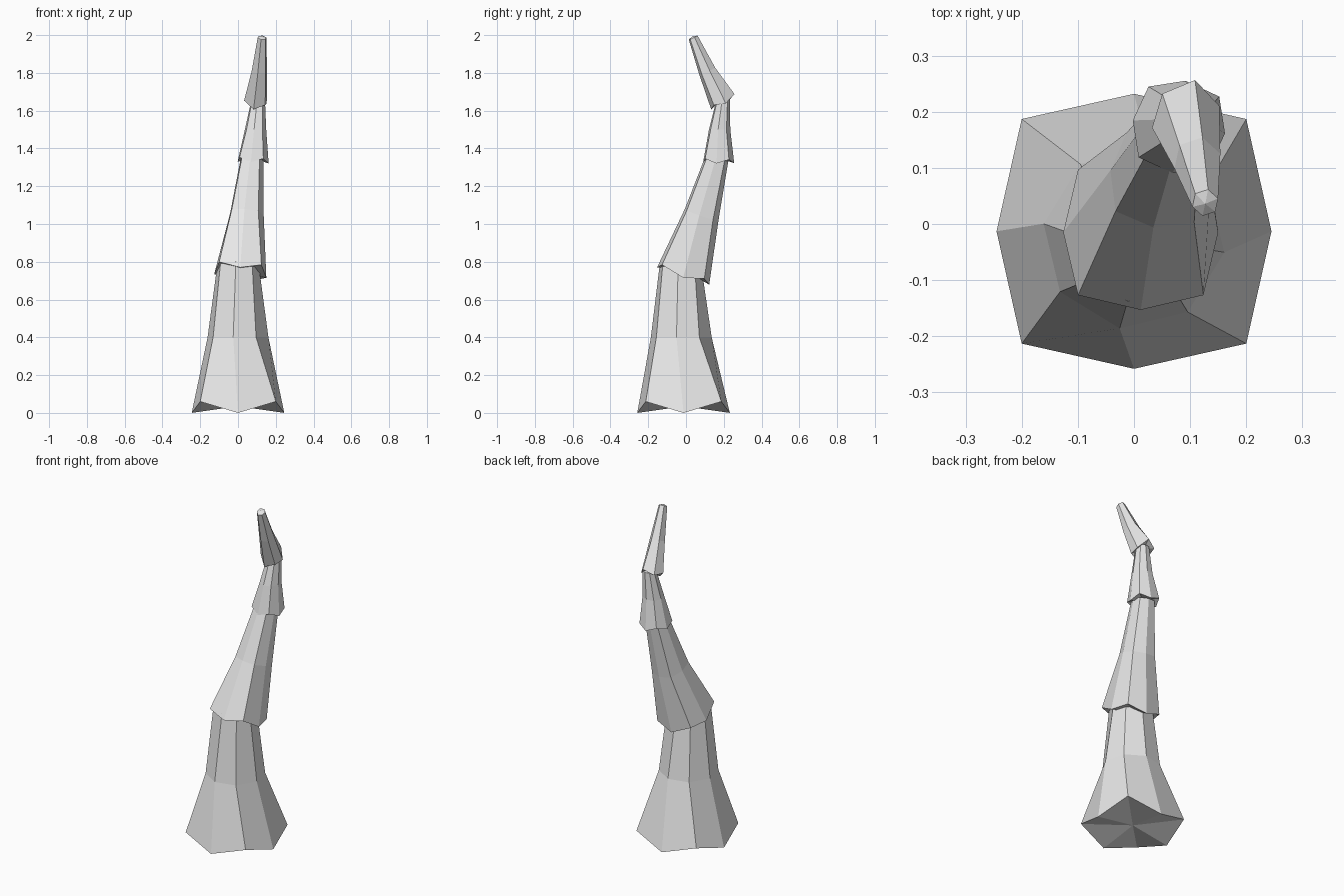
import bpy
import bmesh
from math import cos, sin, radians, tau

cube = bpy.data.objects.get("Cube")
if cube:
    bpy.data.objects.remove(cube, do_unlink=True)

# Plain pale grey for the whole horn
grey = bpy.data.materials.new("pale_grey")
grey.use_nodes = True
colour = (0.8, 0.8, 0.8, 1)
grey.diffuse_color = colour
grey.node_tree.nodes["Principled BSDF"].inputs["Base Color"].default_value = colour


def add_ring(bm, sides, centre, radii, slope=(0, 0), twist=0, jag=0):
    """Tilted ring whose odd corners have their own radius and are lifted by jag."""
    verts = []
    for i in range(sides):
        a = tau * i / sides - tau / 4 + radians(twist)
        r = radii[i % 2]
        x, y = r * cos(a), r * sin(a)
        z = x * slope[0] + y * slope[1] + jag * (i % 2)
        verts.append(bm.verts.new((centre[0] + x, centre[1] + y, centre[2] + z)))
    return verts


def cap(bm, ring, point):
    """Fan of triangles from a ring to a point."""
    tip = bm.verts.new(point)
    for a, b in zip(ring, ring[1:] + ring[:1]):
        bm.faces.new((a, b, tip))


def segment(name, sides, rings, bottom, top):
    bm = bmesh.new()
    loops = [add_ring(bm, sides, *r) for r in rings]
    for lo, hi in zip(loops, loops[1:]):
        for i in range(sides):
            j = (i + 1) % sides
            bm.faces.new((lo[i], lo[j], hi[j], hi[i]))
    cap(bm, loops[0], bottom)
    cap(bm, loops[-1], top)
    bmesh.ops.recalc_face_normals(bm, faces=bm.faces)
    mesh = bpy.data.meshes.new(name)
    bm.to_mesh(mesh)
    bm.free()
    mesh.materials.append(grey)
    bpy.context.collection.objects.link(bpy.data.objects.new(name, mesh))


# Each ring: centre, (even, odd) radii, slope, twist, jag
segment("base_segment", 8, [
    ((0, -0.013, 0), (0.245, 0.283), (0, 0), 0, 0.06),
    ((0, -0.025, 0.4), (0.163, 0.163), (0, 0), -9, 0),
    ((0, -0.03, 0.8), (0.108, 0.118), (0, 0), -6, 0),
], (0, -0.01, 0.035), (0, -0.03, 0.82))

segment("lower_segment", 8, [
    ((0.012, -0.015, 0.725), (0.138, 0.158), (-0.07, -0.33), 0, 0.03),
    ((0.047, 0.083, 1.05), (0.09, 0.1), (-0.1, -0.32), -8, 0),
    ((0.075, 0.165, 1.35), (0.06, 0.065), (-0.1, -0.25), -8, 0),
], (0.01, -0.01, 0.75), (0.075, 0.165, 1.36))

segment("upper_segment", 8, [
    ((0.08, 0.173, 1.325), (0.083, 0.09), (-0.06, -0.03), -8, 0.022),
    ((0.093, 0.178, 1.5), (0.057, 0.06), (0, 0), -8, 0),
    ((0.107, 0.197, 1.66), (0.036, 0.038), (0, 0), -8, 0),
], (0.08, 0.173, 1.35), (0.107, 0.197, 1.67))

segment("tip_segment", 6, [
    ((0.095, 0.192, 1.635), (0.06, 0.066), (-0.1, 0.5), -12, 0.022),
    ((0.113, 0.112, 1.81), (0.043, 0.043), (-0.1, 0.45), -12, 0),
    ((0.127, 0.038, 1.987), (0.024, 0.024), (-0.1, 0.45), -12, 0),
], (0.095, 0.192, 1.66), (0.127, 0.036, 1.995))
